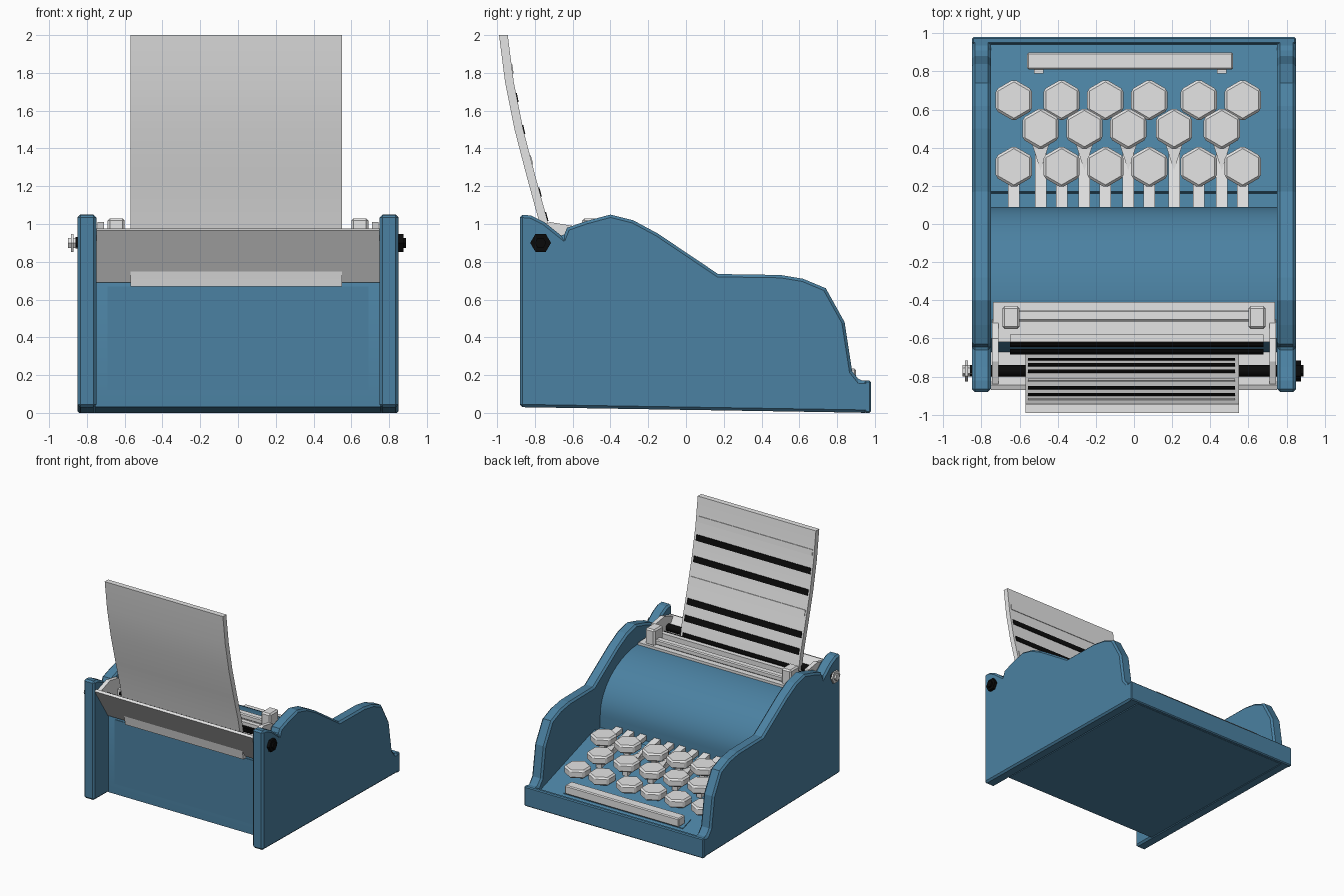
import bpy, bmesh, math
from mathutils import Vector

cube = bpy.data.objects.get("Cube")
if cube:
    bpy.data.objects.remove(cube, do_unlink=True)


def material(name, rgb):
    m = bpy.data.materials.new(name)
    m.use_nodes = True
    m.diffuse_color = (*rgb, 1)
    m.node_tree.nodes["Principled BSDF"].inputs["Base Color"].default_value = (*rgb, 1)
    return m


BLUE = material("blue paint", (0.07, 0.22, 0.36))
LIGHT = material("light grey", (0.78, 0.78, 0.78))
BLACK = material("black", (0.003, 0.003, 0.003))


def finish(bm, name, mat, bevel=0, smooth=False):
    bmesh.ops.recalc_face_normals(bm, faces=bm.faces)
    me = bpy.data.meshes.new(name)
    bm.to_mesh(me)
    bm.free()
    ob = bpy.data.objects.new(name, me)
    bpy.context.collection.objects.link(ob)
    me.materials.append(mat)
    if bevel:
        mod = ob.modifiers.new("bevel", "BEVEL")
        mod.width = bevel
        mod.segments = 1
        mod.angle_limit = math.radians(50)
    if smooth:
        bpy.ops.object.select_all(action="DESELECT")
        ob.select_set(True)
        bpy.context.view_layer.objects.active = ob
        bpy.ops.object.shade_smooth_by_angle(angle=math.radians(30))
    return ob


def prism(name, points, start, shift, mat, **kw):
    """Extrude a closed outline of 3D points along a vector."""
    bm = bmesh.new()
    face = bm.faces.new([bm.verts.new(Vector(p) + Vector(start)) for p in points])
    ext = bmesh.ops.extrude_face_region(bm, geom=[face])
    verts = [v for v in ext["geom"] if isinstance(v, bmesh.types.BMVert)]
    bmesh.ops.translate(bm, verts=verts, vec=shift)
    return finish(bm, name, mat, **kw)


def slab(name, yz, x0, x1, mat, **kw):
    return prism(name, [(0, y, z) for y, z in yz], (x0, 0, 0), (x1 - x0, 0, 0), mat, **kw)


def box(name, x0, x1, y0, y1, z0, z1, mat, **kw):
    return slab(name, [(y0, z0), (y1, z0), (y1, z1), (y0, z1)], x0, x1, mat, **kw)


def rod(name, x0, x1, y, z, r, sides, mat):
    ring = [(y + r * math.cos(math.tau * i / sides), z + r * math.sin(math.tau * i / sides))
            for i in range(sides)]
    return slab(name, ring, x0, x1, mat, smooth=sides > 8)


# Side panels with the wavy top outline
side = [(-.88, .03), (-.88, 1.05), (-.82, 1.045), (-.75, 1.01), (-.65, .93), (-.63, .98),
        (-.53, 1.015), (-.4, 1.05), (-.28, 1.02), (-.15, .95), (.17, .735), (.5, .73),
        (.62, .71), (.74, .66), (.84, .48), (.88, .22), (.92, .17), (.98, .17), (.98, 0)]
for label, s in (("left", 1), ("right", -1)):
    slab(label + "_side_panel", side, s * .75, s * .85, BLUE, bevel=.015)

# Body: rear wall, rounded cover, key slot and sloping deck
cover = [(-.45 + .54 * math.sin(a), .46 + .42 * math.cos(a))
         for a in (math.pi / 2 * i / 16 for i in range(17))]
slab("body", [(-.68, .03), (-.68, .69), (-.6, .86)] + cover
     + [(.09, .36), (.16, .34), (.17, .37), (.94, .12), (.95, 0)], -.755, .755, BLUE, smooth=True)
box("front_lip", -.85, .85, .945, .98, 0, .17, BLUE, bevel=.008)
box("wall_plate", -.69, .69, -.685, -.675, .12, .67, BLUE)


def deck(y):
    return .37 - (y - .17) * .325


# Hexagonal keys on posts with levers running under the cover
wide = (-.63, -.38, -.15, .08, .34, .57)
narrow = (-.49, -.26, -.03, .21, .46)
for row, (y, top, xs) in enumerate(((.65, .295, wide), (.5, .385, narrow), (.3, .435, wide))):
    for i, x in enumerate(xs):
        tag = f"{row + 1}_{i + 1}"
        hexagon = [(.11 * math.sin(math.tau * k / 6), .11 * math.cos(math.tau * k / 6), 0)
                   for k in range(6)]
        prism("key_" + tag, hexagon, (x, y, top - .07), (0, 0, .07), LIGHT, bevel=.013)
        box("key_post_" + tag, x - .025, x + .025, y - .025, y + .025,
            deck(y) - .02, top - .06, LIGHT)
        if row:
            slab("key_lever_" + tag, [(.08, .37), (.08, .41), (y, top - .06), (y, top - .09)],
                 x - .03, x + .03, LIGHT)
        if row == 1:
            prism("key_wedge_" + tag, [(-.055, .45, 0), (.055, .45, 0), (0, .28, 0)],
                  (x, 0, .33), (0, 0, .04), LIGHT)

# Space bar
slab("space_bar_plate", [(.76, deck(.76)), (.87, deck(.87)), (.87, deck(.87) + .006),
                         (.76, deck(.76) + .006)], -.58, .55, BLUE)
box("space_bar", -.56, .52, .81, .9, .16, .235, LIGHT, bevel=.008)
for x in (-.5, .46):
    box("space_bar_leg", x - .025, x + .025, .79, .83, .13, .2, LIGHT)

# Paper trough with slanted plate and end cheeks
slab("trough_plate", [(-.69, .69), (-.87, .965), (-.845, .975), (-.665, .7)], -.75, .75, LIGHT)
for s in (1, -1):
    slab("trough_cheek", [(-.86, .96), (-.69, .7), (-.5, .88), (-.6, .99), (-.72, 1.01)],
         s * .71, s * .745, LIGHT)

# Carriage rail and its end blocks
box("carriage_base", -.74, .74, -.62, -.41, .84, .9, LIGHT)
box("carriage_rail", -.62, .62, -.51, -.45, .9, .945, LIGHT, bevel=.008)
box("carriage_lip", -.65, .68, -.62, -.58, .9, .94, LIGHT)
for s in (1, -1):
    box("carriage_block", s * .6, s * .69, -.55, -.43, .89, 1.03, LIGHT, bevel=.012)

# Platen rods and hexagonal knobs
rod("platen_rod", -.86, .86, -.77, .9, .03, 16, BLACK)
for y in (-.63, -.67):
    rod("feed_rod", -.65, .68, y, .9, .015, 10, BLACK)
rod("left_knob", .85, .875, -.77, .9, .055, 6, BLACK)
rod("left_knob_tip", .875, .89, -.77, .9, .03, 6, BLACK)
rod("right_knob", -.885, -.87, -.77, .9, .055, 6, LIGHT)
rod("right_knob_tip", -.9, -.85, -.77, .9, .03, 6, LIGHT)

# Curved sheet of paper
curve = [(.67, -.69), (1.02, -.757), (1.25, -.82), (1.5, -.885), (1.75, -.935), (2, -.967)]


def sheet_y(z):
    for (z0, y0), (z1, y1) in zip(curve, curve[1:]):
        if z <= z1:
            return y0 + (y1 - y0) * (z - z0) / (z1 - z0)
    return curve[-1][1]


half = .023
slab("paper", [(y - half, z) for z, y in curve] + [(y + half, z) for z, y in reversed(curve)],
     -.57, .55, LIGHT, smooth=True)

# Printed lines on the paper
for z, mat in ((1.82, LIGHT), (1.67, BLACK), (1.5, BLACK), (1.34, LIGHT),
               (1.17, BLACK), (1.04, BLACK), (.9, BLACK)):
    a, b = z - .024, z + .024
    ya, yb = sheet_y(a) + half - .002, sheet_y(b) + half - .002
    slab("paper_line", [(ya, a), (ya + .007, a), (yb + .007, b), (yb, b)], -.555, .53, mat)
